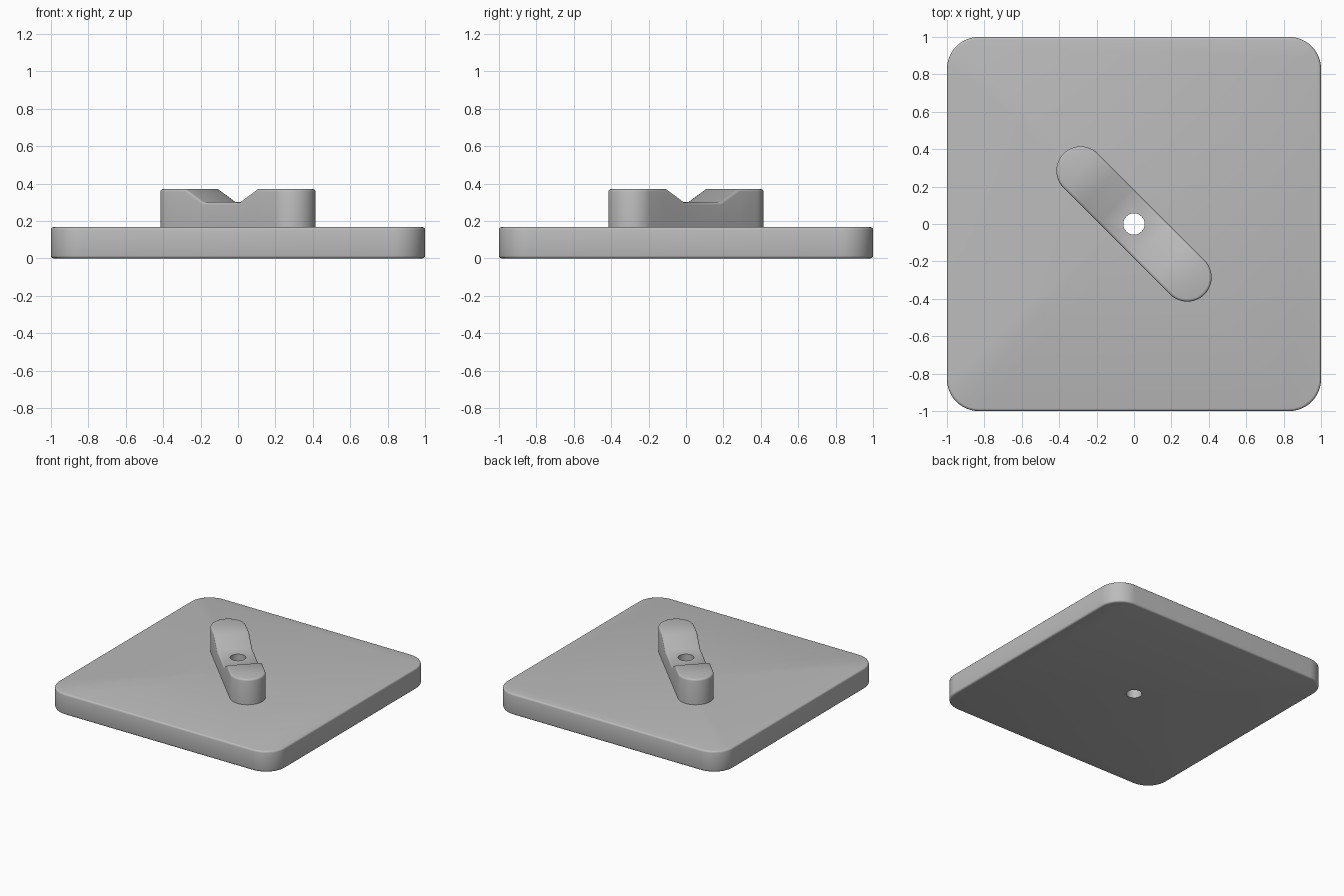
import bpy, bmesh
from math import cos, sin, pi
from mathutils import Vector, Matrix

if "Cube" in bpy.data.objects:
    bpy.data.objects.remove(bpy.data.objects["Cube"], do_unlink=True)

grey = bpy.data.materials.new("plain grey")
grey.use_nodes = True
grey.diffuse_color = (0.5, 0.5, 0.5, 1)
grey.node_tree.nodes["Principled BSDF"].inputs["Base Color"].default_value = (0.5, 0.5, 0.5, 1)


def arc(cx, cy, r, start, sweep, steps):
    return [(cx + r * cos(start + sweep * i / steps), cy + r * sin(start + sweep * i / steps))
            for i in range(steps + 1)]


def prism(outline, z0, z1):
    bm = bmesh.new()
    face = bm.faces.new([bm.verts.new((x, y, z0)) for x, y in outline])
    top = bmesh.ops.extrude_face_region(bm, geom=[face], use_keep_orig=True)["geom"]
    for v in top:
        if isinstance(v, bmesh.types.BMVert):
            v.co.z = z1
    bmesh.ops.recalc_face_normals(bm, faces=bm.faces)
    return bm


def round_rims(bm, offset, top_only=False):
    # Round every edge where an upright wall meets a cap
    bm.normal_update()
    rims = []
    for e in bm.edges:
        tilt = sorted(abs(f.normal.z) for f in e.link_faces)
        if tilt[0] < 0.1 and tilt[1] > 0.5:
            if not top_only or max(f.normal.z for f in e.link_faces) > 0.5:
                rims.append(e)
    bmesh.ops.bevel(bm, geom=rims, offset=offset, segments=3, profile=0.5,
                    affect='EDGES', clamp_overlap=True)


def finish(name, bm):
    mesh = bpy.data.meshes.new(name)
    bm.to_mesh(mesh)
    bm.free()
    ob = bpy.data.objects.new(name, mesh)
    bpy.context.collection.objects.link(ob)
    mesh.materials.append(grey)
    return ob


# Base plate with rounded corners
R = 0.17
outline = []
for k, (sx, sy) in enumerate([(1, 1), (-1, 1), (-1, -1), (1, -1)]):
    outline += arc(sx * (1 - R), sy * (1 - R), R, k * pi / 2, pi / 2, 12)
bm = prism(outline, 0, 0.167)
round_rims(bm, 0.014)
plate = finish("base_plate", bm)

# Diagonal bar with round ends and a sloped notch in its top
half, r = 0.403, 0.13
bm = prism(arc(half, 0, r, -pi / 2, pi, 24) + arc(-half, 0, r, pi / 2, pi, 24), 0.15, 0.37)
for u in (-0.27, -0.137, 0.137, 0.27):
    bmesh.ops.bisect_plane(bm, geom=bm.verts[:] + bm.edges[:] + bm.faces[:],
                           plane_co=Vector((u, 0, 0)), plane_no=Vector((1, 0, 0)))
for v in bm.verts:
    if abs(v.co.x) < 0.2 and v.co.z > 0.3:
        v.co.z = 0.3
round_rims(bm, 0.014, top_only=True)
bm.transform(Matrix.Rotation(-pi / 4, 4, 'Z'))
bar = finish("notched_bar", bm)

# Round hole through both parts
cutter = finish("hole_cutter", prism(arc(0, 0, 0.057, 0, 2 * pi * 47 / 48, 47), -0.2, 0.6))
cutter.hide_render = True
for ob in (plate, bar):
    mod = ob.modifiers.new("hole", 'BOOLEAN')
    mod.operation = 'DIFFERENCE'
    mod.solver = 'EXACT'
    mod.object = cutter
    bpy.ops.object.select_all(action='DESELECT')
    ob.select_set(True)
    bpy.context.view_layer.objects.active = ob
    bpy.ops.object.modifier_apply(modifier=mod.name)
    bpy.ops.object.shade_smooth_by_angle(angle=0.6)
bpy.data.objects.remove(cutter, do_unlink=True)
